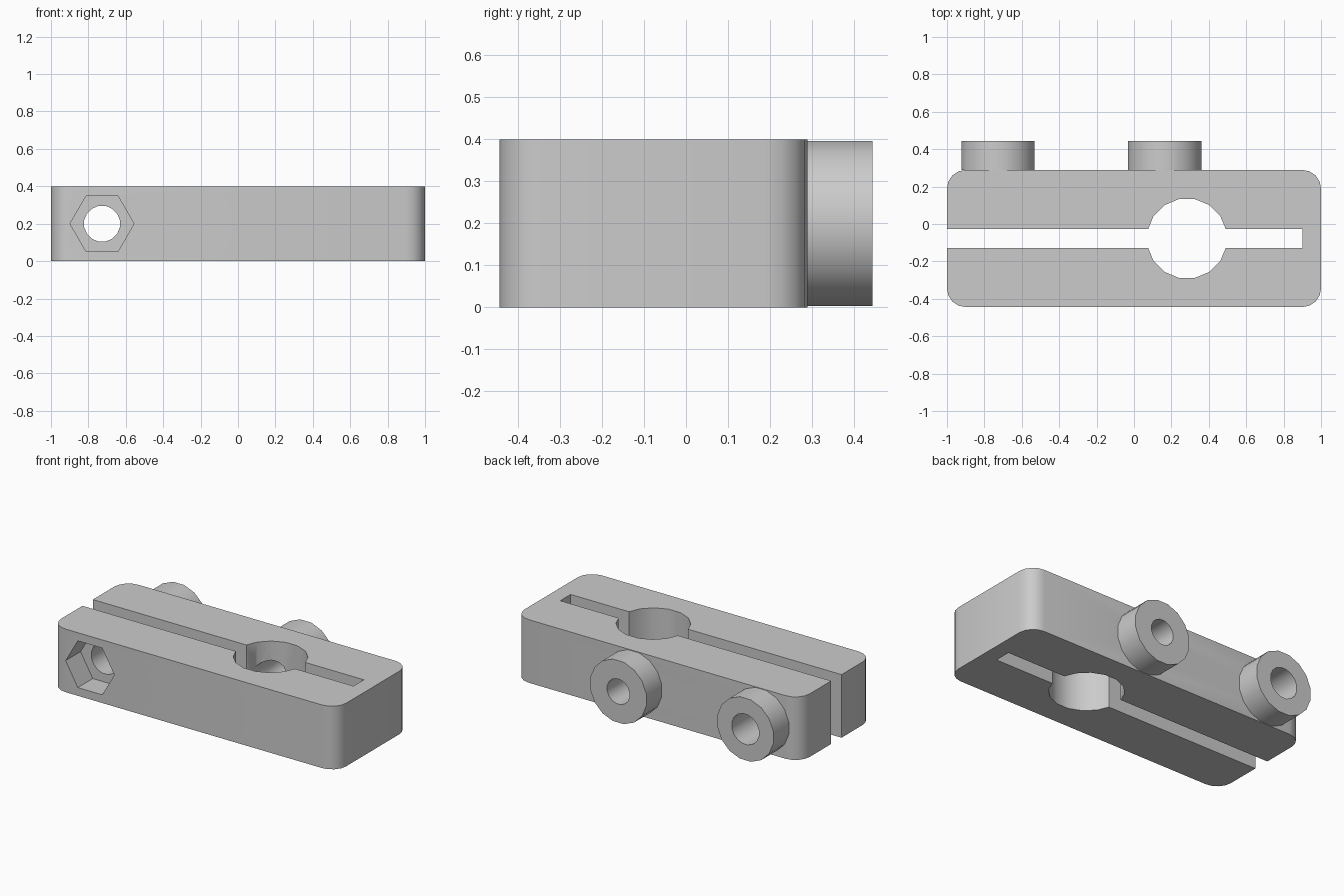
import bpy, bmesh, math
from mathutils import Matrix

if "Cube" in bpy.data.objects:
    bpy.data.objects.remove(bpy.data.objects["Cube"], do_unlink=True)

FRONT, BACK, TIP = -0.444, 0.289, 0.444
MID_Y = (FRONT + BACK) / 2
HEIGHT = 0.4
MID_Z = HEIGHT / 2
CLAMP_X, SCREW_X, BORE_X = -0.727, 0.164, 0.283

grey = bpy.data.materials.new("plain grey")
grey.use_nodes = True
grey.diffuse_color = (0.6, 0.6, 0.6, 1)
grey.node_tree.nodes["Principled BSDF"].inputs["Base Color"].default_value = (0.6, 0.6, 0.6, 1)


def finish(name, bm):
    mesh = bpy.data.meshes.new(name)
    bm.to_mesh(mesh)
    bm.free()
    mesh.materials.append(grey)
    obj = bpy.data.objects.new(name, mesh)
    bpy.context.collection.objects.link(obj)
    return obj


def block(name, x0, x1, y0, y1, z0, z1, corner=0):
    bm = bmesh.new()
    bmesh.ops.create_cube(bm, size=1)
    for v in bm.verts:
        v.co.x = x1 if v.co.x > 0 else x0
        v.co.y = y1 if v.co.y > 0 else y0
        v.co.z = z1 if v.co.z > 0 else z0
    if corner:
        upright = [e for e in bm.edges
                   if abs(e.verts[0].co.z - e.verts[1].co.z) > 0.1]
        bmesh.ops.bevel(bm, geom=upright, offset=corner, segments=4,
                        profile=0.5, affect='EDGES')
    return finish(name, bm)


def cylinder(name, radius, sides, x, start, end, along_y=True, turn=0):
    """Prism along y at bolt height, or along z on the body's middle line."""
    bm = bmesh.new()
    bmesh.ops.create_cone(bm, cap_ends=True, segments=sides, radius1=radius,
                          radius2=radius, depth=end - start,
                          matrix=Matrix.Rotation(turn, 4, 'Z'))
    mid = (start + end) / 2
    if along_y:
        place = Matrix.Translation((x, mid, MID_Z)) @ Matrix.Rotation(math.pi / 2, 4, 'X')
    else:
        place = Matrix.Translation((x, MID_Y, mid))
    bm.transform(place)
    return finish(name, bm)


def cut(obj, cutters):
    for c in cutters:
        c.hide_render = True
        mod = obj.modifiers.new("cut", 'BOOLEAN')
        mod.operation, mod.solver, mod.object = 'DIFFERENCE', 'EXACT', c
    bpy.context.view_layer.update()
    evaluated = obj.evaluated_get(bpy.context.evaluated_depsgraph_get())
    mesh = bpy.data.meshes.new_from_object(evaluated)
    obj.modifiers.clear()
    obj.data = mesh


# Clamp body and the two bolt bosses on its back
body = block("clamp_body", -1, 1, FRONT, BACK, 0, HEIGHT, corner=0.1)
half_side = math.pi / 16
clamp_boss = cylinder("clamp_bolt_boss", 0.2, 16, CLAMP_X, BACK, TIP, turn=half_side)
screw_boss = cylinder("set_screw_boss", 0.2, 16, SCREW_X, BACK, TIP, turn=half_side)

# Cutters: slot, round bore, bolt holes and hexagonal nut pocket
slot = block("slot_cutter", -1.2, 0.9, MID_Y - 0.052, MID_Y + 0.052, -0.1, HEIGHT + 0.1)
bore = cylinder("bore_cutter", 0.215, 16, BORE_X, -0.1, HEIGHT + 0.1,
                along_y=False, turn=half_side)
clamp_hole = cylinder("clamp_hole_cutter", 0.097, 16, CLAMP_X, -0.6, 0.6, turn=half_side)
screw_hole = cylinder("screw_hole_cutter", 0.08, 16, SCREW_X, MID_Y, 0.6, turn=half_side)
pocket = cylinder("nut_pocket_cutter", 0.171, 6, CLAMP_X, FRONT - 0.1, FRONT + 0.15,
                  turn=math.pi / 6)

cut(body, [slot, bore, clamp_hole, screw_hole, pocket])
cut(clamp_boss, [clamp_hole])
cut(screw_boss, [screw_hole])

for c in (slot, bore, clamp_hole, screw_hole, pocket):
    bpy.data.objects.remove(c, do_unlink=True)

# Smooth the round walls and keep the corners sharp
bpy.ops.object.select_all(action='DESELECT')
for part in (body, clamp_boss, screw_boss):
    part.select_set(True)
bpy.context.view_layer.objects.active = body
bpy.ops.object.shade_smooth_by_angle(angle=math.radians(32))
